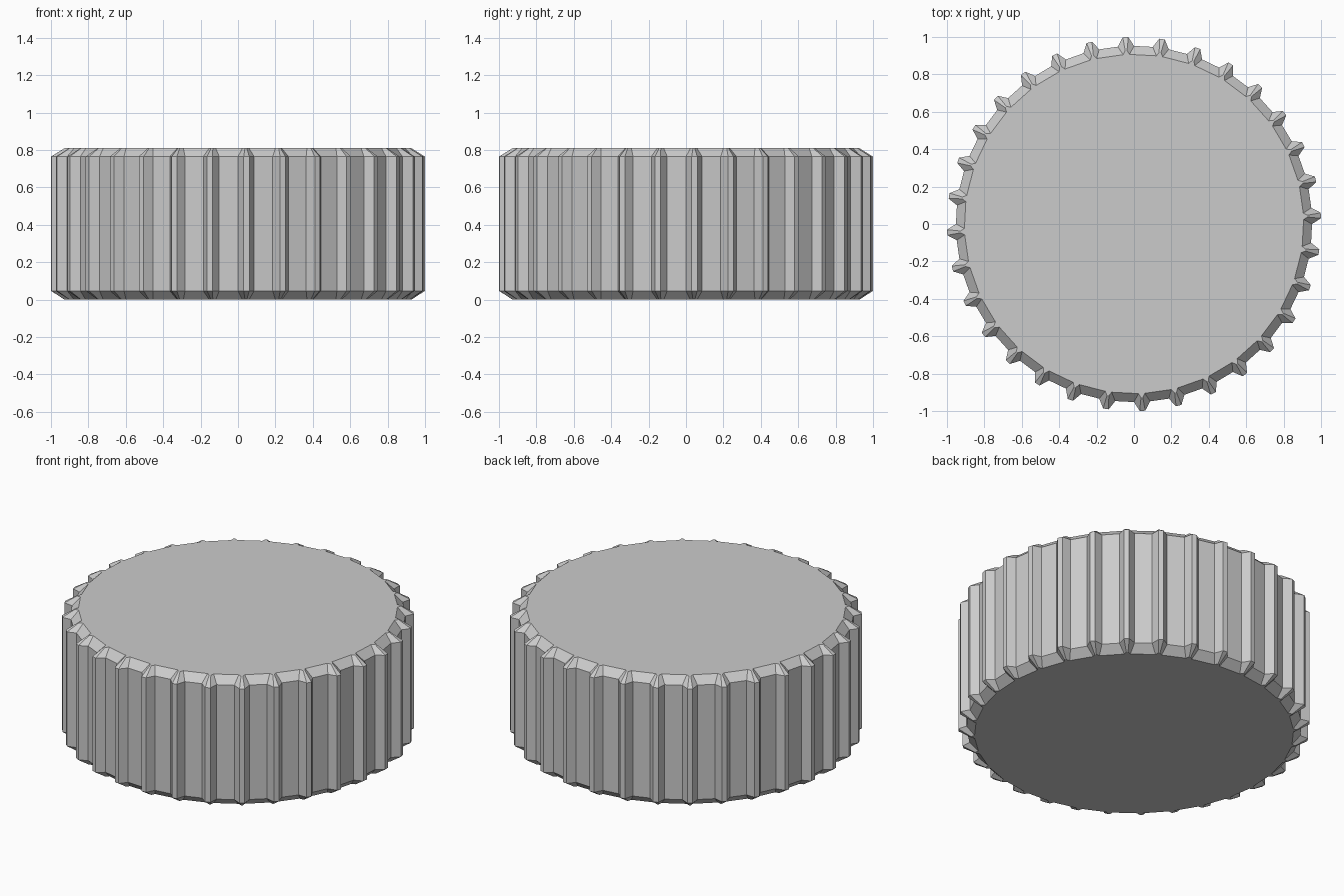
import bpy, bmesh
from math import cos, sin, radians

if "Cube" in bpy.data.objects:
    bpy.data.objects.remove(bpy.data.objects["Cube"])

TEETH = 32
HEIGHT = 0.81
PITCH = 360 / TEETH
TOOTH_MID = 2.6   # offset of each tooth centre, degrees


def ring(bm, z, root_r, root_half, tip_r, tip_half):
    """One toothed outline: root, tip, tip, root for every tooth."""
    verts = []
    for i in range(TEETH):
        for r, off in ((root_r, -root_half), (tip_r, -tip_half),
                       (tip_r, tip_half), (root_r, root_half)):
            a = radians(i * PITCH + TOOTH_MID + off)
            verts.append(bm.verts.new((r * cos(a), r * sin(a), z)))
    return verts


# Ridged cap: chamfered bottom, straight ribbed wall, chamfered top
bm = bmesh.new()
cap = (0.907, 1.1, 0.928, 0.3)
wall = (0.952, 2.6, 1.0, 0.85)
rings = [ring(bm, 0, *cap), ring(bm, 0.047, *wall),
         ring(bm, HEIGHT - 0.045, *wall), ring(bm, HEIGHT, *cap)]

n = TEETH * 4
for low, high in zip(rings, rings[1:]):
    for i in range(n):
        j = (i + 1) % n
        bm.faces.new((low[i], low[j], high[j], high[i]))
bm.faces.new(rings[0][::-1])
bm.faces.new(rings[-1])

mesh = bpy.data.meshes.new("ridged_cap")
bm.to_mesh(mesh)
bm.free()
obj = bpy.data.objects.new("ridged_cap", mesh)
bpy.context.collection.objects.link(obj)
